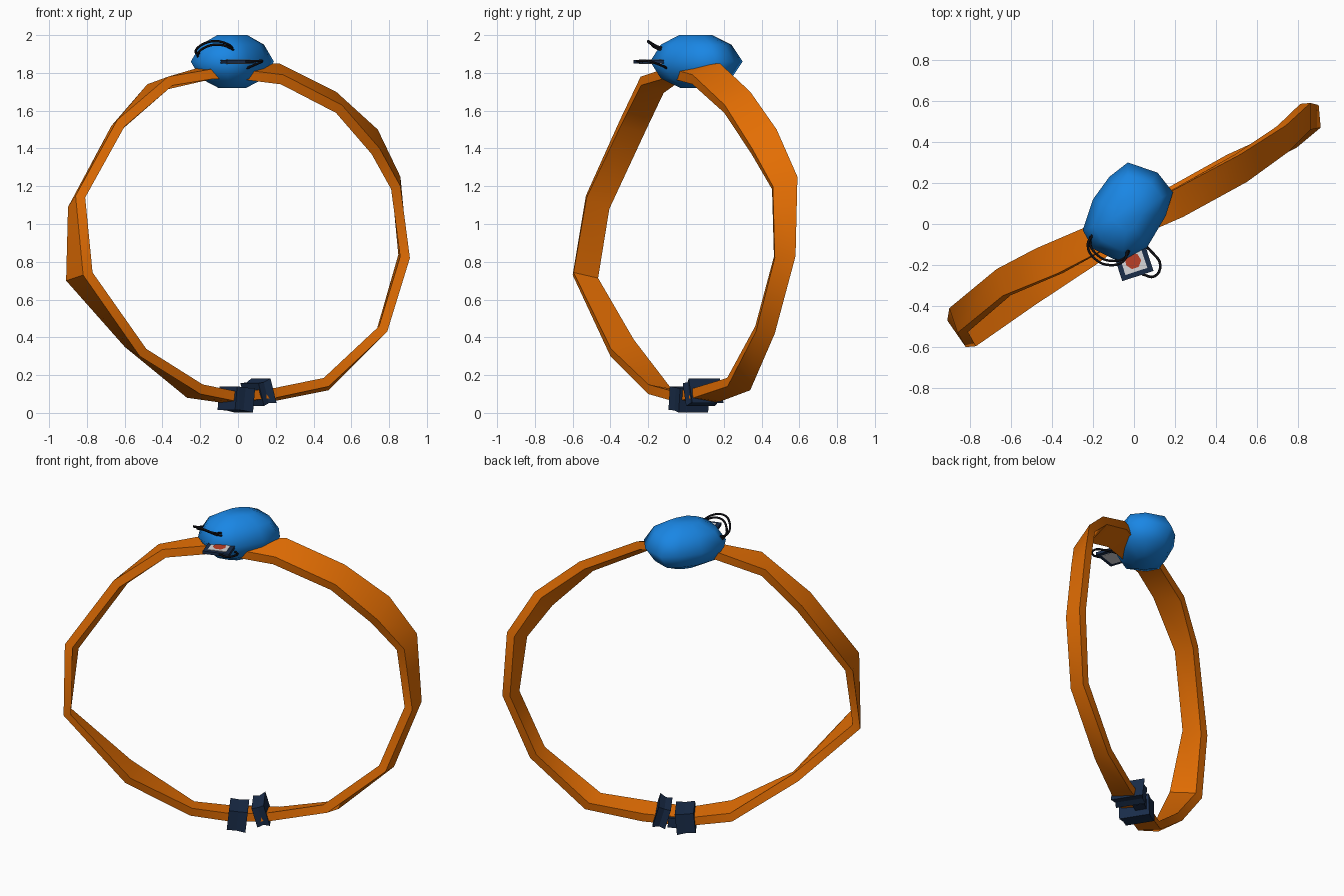
import bpy, bmesh, math
from mathutils import Vector, Matrix

old = bpy.data.objects.get("Cube")
if old:
    bpy.data.objects.remove(old, do_unlink=True)


def material(name, rgb):
    mat = bpy.data.materials.new(name)
    mat.use_nodes = True
    mat.diffuse_color = (*rgb, 1)
    mat.node_tree.nodes["Principled BSDF"].inputs["Base Color"].default_value = (*rgb, 1)
    return mat


orange = material("strap orange", (0.77, 0.155, 0.001))
blue = material("stone blue", (0.01, 0.24, 0.78))
navy = material("dark navy", (0.01, 0.026, 0.068))
white = material("pale grey", (0.68, 0.68, 0.7))
red = material("brick red", (0.5, 0.05, 0.02))
black = material("wire black", (0.004, 0.004, 0.006))


def finish(name, bm, mat, matrix=None, smooth_angle=None):
    bmesh.ops.recalc_face_normals(bm, faces=bm.faces)
    mesh = bpy.data.meshes.new(name)
    bm.to_mesh(mesh)
    bm.free()
    mesh.materials.append(mat)
    obj = bpy.data.objects.new(name, mesh)
    bpy.context.collection.objects.link(obj)
    if matrix:
        obj.matrix_world = matrix
    if smooth_angle:
        mesh.shade_smooth()
        mesh.set_sharp_from_angle(angle=math.radians(smooth_angle))


def loft(bm, rings, closed=False):
    """Join rings of vertices with quads; cap the ends of an open loft."""
    n = len(rings[0])
    pairs = list(zip(rings, rings[1:]))
    if closed:
        pairs.append((rings[-1], rings[0]))
    else:
        bm.faces.new(rings[0])
        bm.faces.new(rings[-1])
    for a, b in pairs:
        for i in range(n):
            j = (i + 1) % n
            bm.faces.new((a[i], a[j], b[j], b[i]))


# Strap: outer front and outer back edge points around the loop
stations = [
    ((0.0, -0.07, 1.82), (0.0, 0.07, 1.85)),
    ((0.24, 0.035, 1.79), (0.22, 0.18, 1.85)),
    ((0.55, 0.205, 1.63), (0.52, 0.34, 1.7)),
    ((0.75, 0.35, 1.4), (0.74, 0.48, 1.5)),
    ((0.86, 0.46, 1.2), (0.86, 0.59, 1.25)),
    ((0.91, 0.47, 0.82), (0.9, 0.58, 0.83)),
    ((0.79, 0.37, 0.43), (0.78, 0.47, 0.42)),
    ((0.48, 0.22, 0.14), (0.48, 0.34, 0.12)),
    ((0.2, 0.04, 0.08), (0.18, 0.18, 0.06)),
    ((0.0, -0.06, 0.06), (-0.06, 0.06, 0.05)),
    ((-0.2, -0.2, 0.1), (-0.27, -0.08, 0.08)),
    ((-0.52, -0.4, 0.3), (-0.6, -0.28, 0.35)),
    ((-0.82, -0.6, 0.73), (-0.91, -0.47, 0.7)),
    ((-0.86, -0.53, 1.15), (-0.9, -0.41, 1.09)),
    ((-0.64, -0.35, 1.55), (-0.67, -0.22, 1.52)),
    ((-0.37, -0.24, 1.78), (-0.48, -0.12, 1.74)),
    ((-0.14, -0.12, 1.82), (-0.2, 0.0, 1.83)),
]
bm = bmesh.new()
rings = []
for front, back in stations:
    front, back = Vector(front), Vector(back)
    inward = Vector((0, 0, 0.95)) - (front + back) / 2
    inward.y *= 0.15
    inward = inward.normalized() * 0.052
    rings.append([bm.verts.new(p) for p in (front, back, back + inward, front + inward)])
loft(bm, rings, closed=True)
finish("strap", bm, orange, smooth_angle=35)

# Stone: faceted irregular oval with flattened crown and base
outline = [(-0.03, 0.3), (0.115, 0.25), (0.19, 0.155), (0.155, 0.04), (0.06, -0.12),
           (-0.06, -0.19), (-0.2, -0.12), (-0.25, -0.03), (-0.2, 0.12), (-0.12, 0.23)]
center = Vector((-0.03, 0.05))
bm = bmesh.new()
rings = []
for z, r in ((-0.14, 0.33), (-0.09, 0.76), (0, 1), (0.09, 0.76), (0.14, 0.36)):
    points = [center + (Vector(p) - center) * r for p in outline]
    rings.append([bm.verts.new((p.x, p.y, 1.86 + z)) for p in points])
loft(bm, rings)
finish("stone", bm, blue, smooth_angle=80)

# Tag: navy slab with a pale panel on both sides and a red spot on top
tag_place = Matrix.Translation((-0.005, -0.18, 1.86)) @ Matrix.Rotation(math.radians(18), 4, "Z")


def slab(name, mat, size, z=0):
    bm = bmesh.new()
    bmesh.ops.create_cube(bm, size=1)
    bmesh.ops.scale(bm, vec=size, verts=bm.verts)
    finish(name, bm, mat, tag_place @ Matrix.Translation((0, 0, z)))


slab("tag", navy, (0.16, 0.155, 0.018))
for side, name in ((1, "tag_panel_top"), (-1, "tag_panel_bottom")):
    slab(name, white, (0.112, 0.108, 0.004), side * 0.01)
bm = bmesh.new()
bmesh.ops.create_circle(bm, cap_ends=True, segments=7, radius=0.04)
finish("tag_spot", bm, red, tag_place @ Matrix.Translation((0, 0, 0.0135)))


# Wires
def wire(name, points):
    curve = bpy.data.curves.new(name, "CURVE")
    curve.dimensions = "3D"
    curve.bevel_depth = 0.0065
    curve.bevel_resolution = 1
    curve.resolution_u = 4
    spline = curve.splines.new("BEZIER")
    spline.bezier_points.add(len(points) - 1)
    for bp, p in zip(spline.bezier_points, points):
        bp.co = p
        bp.handle_left_type = bp.handle_right_type = "AUTO"
    curve.materials.append(black)
    bpy.context.collection.objects.link(bpy.data.objects.new(name, curve))


left_arc = [(-0.2, -0.05, 1.9), (-0.225, -0.1, 1.91), (-0.19, -0.17, 1.95),
            (-0.12, -0.2, 1.968), (-0.05, -0.18, 1.95), (-0.03, -0.12, 1.93)]
for i, name in enumerate(("left_wire_outer", "left_wire_inner")):
    shift = Vector((0.01, 0.02, -0.018)) * i
    wire(name, [Vector(p) + shift for p in left_arc])
wire("right_wire", [(0.035, -0.09, 1.82), (0.09, -0.14, 1.843), (0.128, -0.2, 1.862),
                    (0.1, -0.255, 1.863), (0.04, -0.245, 1.86)])


# Clasp: two cuffs around the strap, pinched at the waist, with a link behind
def cuff(name, place, size, tilt, waist, flare):
    bm = bmesh.new()
    rings = []
    for t, s in ((-0.5, 1), (0, waist), (0.5, flare)):
        rings.append([bm.verts.new((t * size[0], y * size[1] * s / 2, z * size[2] * s / 2))
                      for y, z in ((-1, -1), (1, -1), (1, 1), (-1, 1))])
    loft(bm, rings)
    turn = Matrix.Rotation(math.radians(32), 4, "Z") @ Matrix.Rotation(math.radians(tilt), 4, "Y")
    finish(name, bm, navy, Matrix.Translation(place) @ turn)


cuff("clasp_main", (-0.01, 0.014, 0.073), (0.11, 0.175, 0.125), 6, 0.97, 1.05)
cuff("clasp_end", (0.106, 0.087, 0.107), (0.075, 0.18, 0.125), -16, 0.92, 1.08)
cuff("clasp_link", (0.024, 0.085, 0.07), (0.07, 0.07, 0.06), -5, 1, 1)
